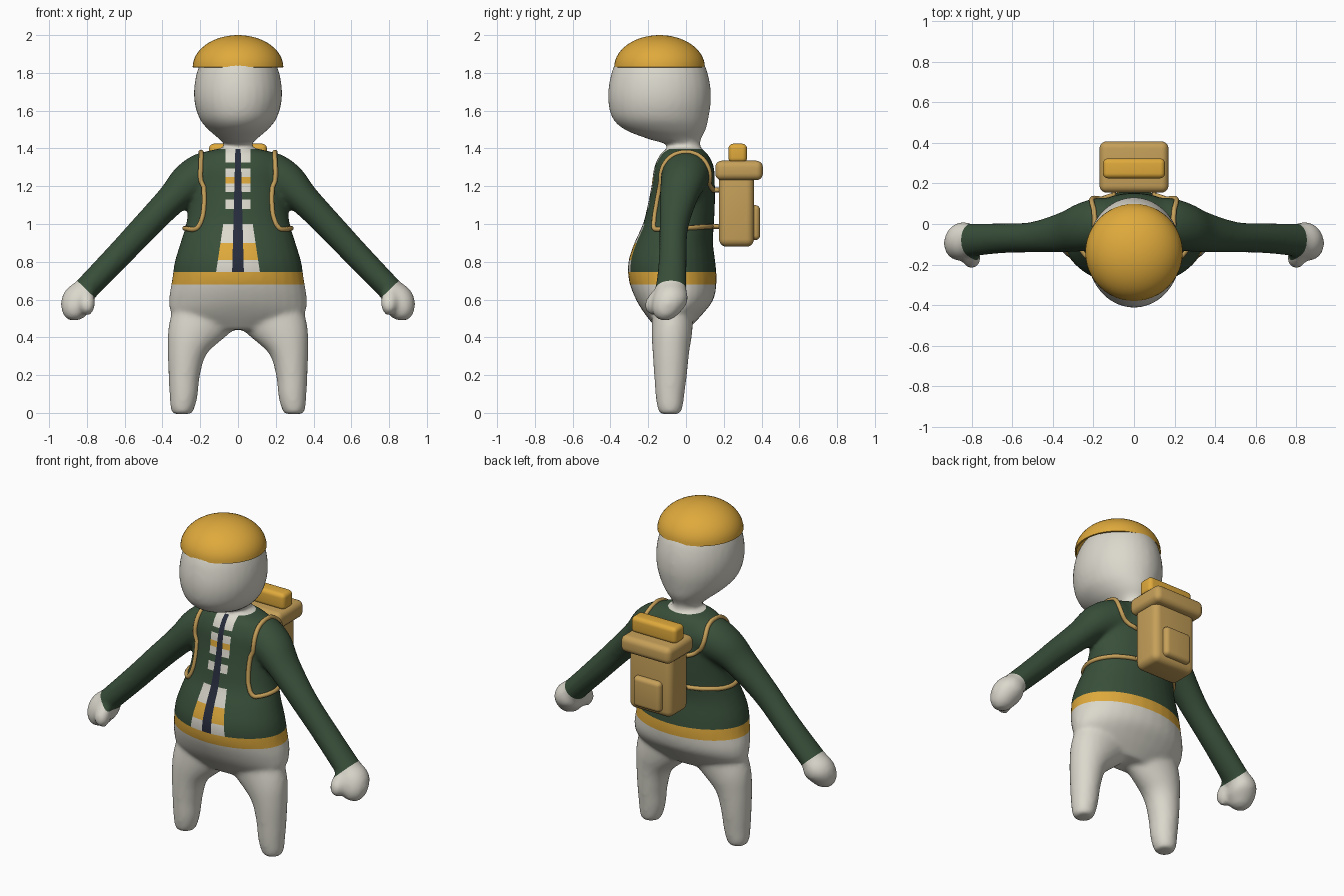
import bpy, bmesh, math
from mathutils import Vector
from mathutils.bvhtree import BVHTree

if "Cube" in bpy.data.objects:
    bpy.data.objects.remove(bpy.data.objects["Cube"])


def material(name, rgb):
    m = bpy.data.materials.new(name)
    m.use_nodes = True
    m.diffuse_color = (*rgb, 1)
    m.node_tree.nodes["Principled BSDF"].inputs["Base Color"].default_value = (*rgb, 1)
    return m


CREAM = material("cream", (0.71, 0.69, 0.61))
GREEN = material("jacket green", (0.04, 0.078, 0.042))
GOLD = material("gold", (0.74, 0.40, 0.045))
NAVY = material("navy", (0.02, 0.025, 0.045))
TAN = material("tan", (0.56, 0.35, 0.10))


def add_object(name, bm, *mats):
    mesh = bpy.data.meshes.new(name)
    bm.to_mesh(mesh)
    bm.free()
    for m in mats:
        mesh.materials.append(m)
    ob = bpy.data.objects.new(name, mesh)
    bpy.context.collection.objects.link(ob)
    return ob


def bake(ob):
    """Replace an object's mesh by its modified result."""
    dg = bpy.context.evaluated_depsgraph_get()
    ob.data = bpy.data.meshes.new_from_object(ob.evaluated_get(dg))
    ob.modifiers.clear()


def smooth(ob, angle=40):
    bpy.ops.object.select_all(action="DESELECT")
    ob.select_set(True)
    bpy.context.view_layer.objects.active = ob
    bpy.ops.object.shade_smooth_by_angle(angle=math.radians(angle))


def spline(rows, steps=5):
    """Catmull-Rom interpolation through rows of any length."""
    rows = [Vector(r) for r in rows]
    ext = [rows[0] * 2 - rows[1]] + rows + [rows[-1] * 2 - rows[-2]]
    out = []
    for a, b, c, d in zip(ext, ext[1:], ext[2:], ext[3:]):
        for i in range(steps):
            t = i / steps
            out.append((b * 2 + (c - a) * t + (a * 2 - b * 5 + c * 4 - d) * t * t
                        + (b * 3 - a - c * 3 + d) * t ** 3) * 0.5)
    return out + [rows[-1]]


def loft(bm, rows, sides=32, caps=True, mirror=1):
    """Skin ellipses given as x, y, z, width radius, depth radius."""
    rings = []
    for i, r in enumerate(rows):
        t = Vector(rows[min(i + 1, len(rows) - 1)][:3]) - Vector(rows[max(i - 1, 0)][:3])
        t.y = 0
        depth = Vector((0, 1, 0))
        wide = depth.cross(t.normalized())
        ring = []
        for k in range(sides):
            a = math.tau * k / sides
            p = Vector(r[:3]) + wide * r[3] * math.cos(a) + depth * r[4] * math.sin(a)
            ring.append(bm.verts.new((p.x * mirror, p.y, p.z)))
        rings.append(ring)
    for lo, hi in zip(rings, rings[1:]):
        for k in range(sides):
            n = (k + 1) % sides
            bm.faces.new((lo[k], lo[n], hi[n], hi[k]))
    if caps:
        bm.faces.new(rings[0])
        bm.faces.new(rings[-1])


# Body: torso, head, legs, arms and hands fused into one soft skin
torso = [(0, -.07, .44, .2, .08), (0, -.065, .52, .345, .15), (0, -.06, .6, .365, .205),
         (0, -.07, .7, .35, .232), (0, -.075, .8, .335, .23), (0, -.065, .9, .305, .208),
         (0, -.04, 1.0, .275, .188), (0, -.025, 1.1, .262, .178), (0, -.015, 1.2, .262, .168),
         (0, -.01, 1.3, .25, .158), (0, -.01, 1.37, .2, .125), (0, -.01, 1.4, .1, .09)]
head = [(0, -.005, 1.34, .075, .085), (0, -.01, 1.415, .073, .085), (0, -.06, 1.45, .1, .14),
        (0, -.11, 1.5, .158, .215), (0, -.135, 1.56, .205, .254), (0, -.14, 1.65, .231, .272),
        (0, -.14, 1.75, .229, .266), (0, -.14, 1.85, .2, .235), (0, -.14, 1.92, .14, .17),
        (0, -.14, 1.95, .06, .08)]
leg = [(.17, -.07, .54, .18, .11), (.24, -.075, .42, .137, .107), (.272, -.08, .32, .102, .097),
       (.285, -.082, .2, .083, .087), (.288, -.085, .1, .075, .077), (.294, -.085, .03, .064, .067),
       (.294, -.085, -.006, .05, .053)]
arm = [(.08, 0, 1.275, .11, .12), (.17, 0, 1.262, .12, .13), (.26, -.015, 1.215, .108, .12),
       (.35, -.04, 1.13, .083, .1), (.5, -.065, .975, .074, .076), (.65, -.07, .815, .07, .074),
       (.81, -.08, .65, .066, .082)]
hand = [(.79, -.08, .67, .05, .07), (.825, -.08, .63, .075, .087), (.85, -.085, .59, .085, .093),
        (.862, -.1, .545, .075, .08), (.865, -.11, .505, .05, .05), (.865, -.11, .49, .02, .02)]
thumb = [(.82, -.12, .66, .035, .04), (.805, -.155, .61, .045, .05), (.8, -.17, .56, .042, .05),
         (.8, -.17, .52, .02, .025)]
bm = bmesh.new()
for part in (torso, head):
    loft(bm, spline(part))
for part in (leg, arm, hand, thumb):
    for s in (1, -1):
        loft(bm, spline(part), mirror=s)
bmesh.ops.recalc_face_normals(bm, faces=bm.faces)
body = add_object("body", bm, CREAM, GREEN, GOLD, NAVY)
mod = body.modifiers.new("fuse", "REMESH")
mod.mode, mod.voxel_size = "VOXEL", 0.013
mod = body.modifiers.new("soften", "SMOOTH")
mod.factor, mod.iterations = 0.5, 9
bake(body)

# Cut the clothing borders into the skin
HEM, BELT, COLLAR, WAIST = 0.68, 0.745, 1.397, 1.08
CUFF, CUFF_DIR = Vector((.805, 0, .655)), Vector((.69, 0, -.72))
BANDS = [(.81, 0), (.9, 2), (1.0, 0), (1.08, 1), (1.13, 0), (1.17, 1), (1.215, 0),
         (1.25, 2), (1.295, 0), (1.325, 1), (COLLAR, 0)]


def front_width(z):
    return 0.066 + 0.05 * max(0, (WAIST - z) / (WAIST - BELT))


def zip_width(z):
    return 0.014 + 0.017 * (COLLAR - z) / (COLLAR - BELT)


def cut(bm, co, no, keep):
    faces = [f for f in bm.faces if keep(f.calc_center_median())]
    geom = faces + list({e for f in faces for e in f.edges}) + list({v for f in faces for v in f.verts})
    bmesh.ops.bisect_plane(bm, geom=geom, plane_co=co, plane_no=no, dist=1e-5)


def is_panel(c):
    return c.y < -.05 and abs(c.x) < .15 and BELT - .02 < c.z < COLLAR + .02


bm = bmesh.new()
bm.from_mesh(body.data)
for z in (HEM, BELT, COLLAR):
    cut(bm, (0, 0, z), (0, 0, 1), lambda c: abs(c.x) < .45)
for z, _ in BANDS[:-1]:
    cut(bm, (0, 0, z), (0, 0, 1), is_panel)
cut(bm, (0, 0, WAIST), (0, 0, 1), is_panel)
for s in (1, -1):
    cut(bm, (CUFF.x * s, 0, CUFF.z), (CUFF_DIR.x * s, 0, CUFF_DIR.z), lambda c: c.x * s > .6)
    for width, lo, hi in ((front_width, WAIST, COLLAR), (front_width, BELT, WAIST), (zip_width, BELT, COLLAR)):
        slope = (width(hi) - width(lo)) / (hi - lo)
        cut(bm, (s * width(lo), 0, lo), (s, 0, -slope),
            lambda c: is_panel(c) and lo < c.z < hi)


def body_colour(c):
    if abs(c.x) > .45:
        return 0 if (Vector((abs(c.x), 0, c.z)) - CUFF).dot(CUFF_DIR) > 0 else 1
    if c.z < HEM or c.z > COLLAR:
        return 0
    if c.z < BELT:
        return 2
    if c.y < -.05 and abs(c.x) < zip_width(c.z):
        return 3
    if c.y < -.05 and abs(c.x) < front_width(c.z):
        return next(colour for top, colour in BANDS if c.z <= top)
    return 1


for f in bm.faces:
    f.material_index = body_colour(f.calc_center_median())
bm.to_mesh(body.data)
skin = BVHTree.FromBMesh(bm)
bm.free()
smooth(body, 60)

# Cap: thin half dome
bm = bmesh.new()
angles = [math.pi / 2 * i / 14 for i in range(14)] + [math.pi / 2 - .01]
loft(bm, [(0, -.14, 1.83 + .17 * math.sin(a), .24 * math.cos(a), .24 * math.cos(a)) for a in angles],
     sides=48, caps=False)
bmesh.ops.holes_fill(bm, edges=[e for e in bm.edges if e.is_boundary and e.verts[0].co.z > 1.95], sides=0)
bmesh.ops.recalc_face_normals(bm, faces=bm.faces)
cap = add_object("cap", bm, GOLD)
mod = cap.modifiers.new("thickness", "SOLIDIFY")
mod.thickness, mod.offset = 0.01, -1
bake(cap)
smooth(cap)


# Backpack: rounded boxes given by half width, depth range and height range
def rounded_box(name, half, y, z, radius, mat):
    bm = bmesh.new()
    bmesh.ops.create_cube(bm, size=1)
    for v in bm.verts:
        v.co = (v.co.x * 2 * half, sum(y) / 2 + v.co.y * (y[1] - y[0]), sum(z) / 2 + v.co.z * (z[1] - z[0]))
    bmesh.ops.bevel(bm, geom=bm.edges[:], offset=radius, segments=5, profile=0.5, affect="EDGES")
    smooth(add_object(name, bm, mat))


rounded_box("backpack_body", .145, (.175, .36), (.88, 1.27), .04, TAN)
rounded_box("backpack_lid", .17, (.155, .407), (1.232, 1.335), .035, TAN)
rounded_box("backpack_pocket", .092, (.33, .392), (.915, 1.1), .025, TAN)
rounded_box("bedroll", .153, (.225, .323), (1.325, 1.425), .025, GOLD)

# Straps: tubes that follow the jacket
path = [(.11, .18, 1.18), (.17, .15, 1.21), (.205, .12, 1.28), (.2, .07, 1.37), (.2, 0, 1.4),
        (.2, -.1, 1.36), (.2, -.16, 1.25), (.2, -.19, 1.1), (.215, -.2, 1.03), (.245, -.19, .988),
        (.29, -.13, .985), (.31, -.03, .985), (.28, .07, .985), (.2, .13, .985), (.11, .18, .985)]
for s, side in ((1, "left"), (-1, "right")):
    pts = []
    for p in spline(path, 6):
        near, normal, _, _ = skin.find_nearest(Vector((p.x * s, p.y, p.z)))
        pts.append(near + normal * 0.003)
    pts = [Vector((.1 * s, .2, 1.18))] + pts + [Vector((.1 * s, .2, .985))]
    curve = bpy.data.curves.new(side + "_strap", "CURVE")
    curve.dimensions, curve.bevel_depth, curve.bevel_resolution = "3D", 0.013, 2
    line = curve.splines.new("POLY")
    line.points.add(len(pts) - 1)
    for q, p in zip(line.points, pts):
        q.co = (*p, 1)
    curve.materials.append(TAN)
    ob = bpy.data.objects.new(side + "_strap", curve)
    bpy.context.collection.objects.link(ob)
    bpy.ops.object.select_all(action="DESELECT")
    ob.select_set(True)
    bpy.context.view_layer.objects.active = ob
    bpy.ops.object.convert(target="MESH")
    smooth(bpy.context.object, 60)
